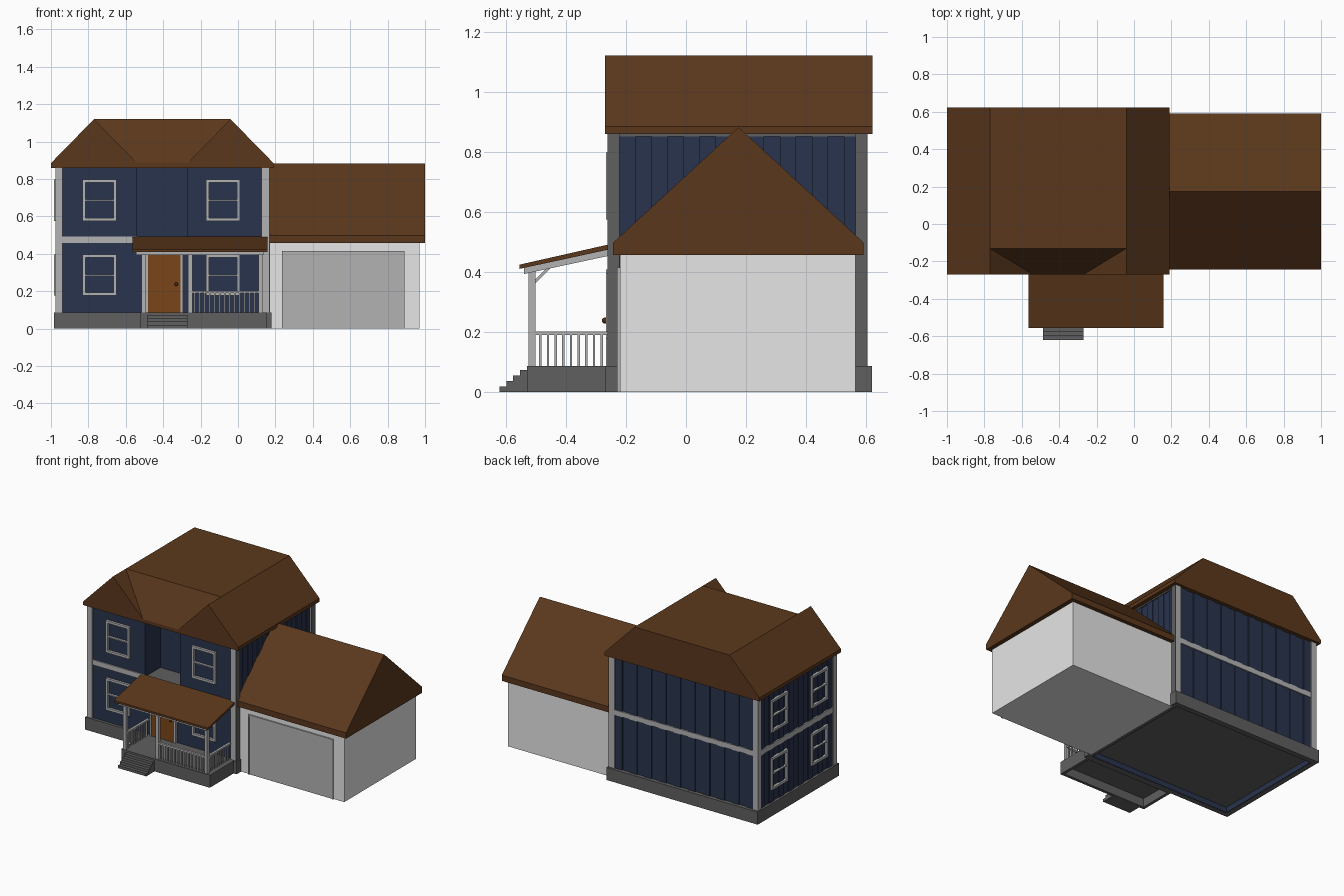
import bpy, bmesh, math
from mathutils import Vector

if "Cube" in bpy.data.objects:
    bpy.data.objects.remove(bpy.data.objects["Cube"])


def mat(name, r, g, b):
    m = bpy.data.materials.new(name)
    m.diffuse_color = (r, g, b, 1)
    m.use_nodes = True
    m.node_tree.nodes["Principled BSDF"].inputs["Base Color"].default_value = m.diffuse_color
    return m


BLUE = mat("blue siding", 0.022, 0.033, 0.073)
BROWN = mat("roof brown", 0.104, 0.039, 0.0115)
TRIM = mat("light grey trim", 0.45, 0.45, 0.45)
STONE = mat("foundation grey", 0.115, 0.115, 0.115)
WHITE = mat("garage white", 0.79, 0.79, 0.79)
DOOR = mat("door brown", 0.195, 0.06, 0.009)
KNOB = mat("knob brown", 0.075, 0.025, 0.009)


def mesh(name, verts, faces, m):
    me = bpy.data.meshes.new(name)
    bm = bmesh.new()
    vs = [bm.verts.new(v) for v in verts]
    for f in faces:
        bm.faces.new([vs[i] for i in f])
    bmesh.ops.recalc_face_normals(bm, faces=bm.faces)
    bm.to_mesh(me)
    bm.free()
    me.materials.append(m)
    ob = bpy.data.objects.new(name, me)
    bpy.context.collection.objects.link(ob)
    return ob


BOX_F = [(0, 1, 3, 2), (4, 6, 7, 5), (0, 4, 5, 1), (2, 3, 7, 6), (0, 2, 6, 4), (1, 5, 7, 3)]


def boxes(name, m, items):
    """One object made of several axis-aligned boxes (x0,x1,y0,y1,z0,z1)."""
    verts, faces = [], []
    for b in items:
        n = len(verts)
        verts += [(b[i], b[2 + j], b[4 + k]) for i in (0, 1) for j in (0, 1) for k in (0, 1)]
        faces += [tuple(n + i for i in f) for f in BOX_F]
    return mesh(name, verts, faces, m)


def ring(x0, x1, y0, y1, t, z0, z1):
    """Four boxes forming a hollow rectangle of wall thickness t."""
    return [(x0, x1, y0, y0 + t, z0, z1), (x0, x1, y1 - t, y1, z0, z1),
            (x0, x0 + t, y0 + t, y1 - t, z0, z1), (x1 - t, x1, y0 + t, y1 - t, z0, z1)]


def prism(name, m, profile, x0, x1):
    """Extrude a (y, z) profile along x."""
    n = len(profile)
    verts = [(x, y, z) for x in (x0, x1) for y, z in profile]
    faces = [tuple(range(n)), tuple(range(n, 2 * n))]
    faces += [(i, (i + 1) % n, n + (i + 1) % n, n + i) for i in range(n)]
    return mesh(name, verts, faces, m)


# Main house body: full lower floor, upper floor with a recessed middle
X0, X1, Y0, Y1, YR = -0.965, 0.152, -0.25, 0.592, -0.08
boxes("lower_walls", BLUE, [(X0, X1, Y0, Y1, 0.045, 0.47)])
boxes("upper_walls", BLUE, [(X0, X1, YR, Y1, 0.47, 0.87),
                            (X0, -0.54, Y0, YR, 0.47, 0.87),
                            (-0.27, X1, Y0, YR, 0.47, 0.87)])
boxes("recess_floor", STONE, [(-0.54, -0.27, -0.255, YR, 0.465, 0.477)])

# Hollow foundation with a raised floor underneath
boxes("foundation", STONE, ring(-0.985, 0.178, -0.27, 0.62, 0.035, 0, 0.087))
boxes("wall_lining", BLUE, ring(-0.95, 0.143, -0.235, 0.585, 0.004, 0.001, 0.05))
boxes("ground_floor", STONE, [(-0.96, 0.15, -0.245, 0.59, 0.038, 0.05)])

# Vertical siding: every other board stands slightly proud
side, back = [], []
for i in range(0, 15, 2):
    y = -0.222 + i * 0.0535
    for a, b in ((X0 - 0.006, X0), (X1, X1 + 0.006)):
        side.append((a, b, y, y + 0.0535, 0.08, 0.852))
for i in range(0, 19, 2):
    x = -0.937 + i * 0.056
    back.append((x, x + 0.056, Y1, Y1 + 0.006, 0.08, 0.86))
boxes("side_siding", BLUE, side)
boxes("back_siding", BLUE, back)

# Corner posts, eave strip and floor band
boxes("corner_posts", TRIM, [(x, x + 0.04, y, y + 0.04, 0.087, 0.86)
                             for x in (-0.977, 0.126) for y in (-0.262, 0.565)])
boxes("corner_post_side_plates", STONE, [(0.166, 0.17, y, y + 0.04, 0.087, 0.86)
                                         for y in (-0.262, 0.565)])
boxes("side_eave_strip", STONE, [(X1, 0.162, -0.225, 0.57, 0.851, 0.861)])
boxes("floor_band", TRIM, [(-0.94, -0.54, -0.258, Y0, 0.457, 0.493),
                           (-0.94, 0.13, Y1, 0.602, 0.457, 0.493),
                           (-0.975, X0, -0.225, 0.57, 0.457, 0.493),
                           (X1, 0.161, -0.225, 0.57, 0.457, 0.493)])

# Windows: frame of four bars and a middle bar
W, B = 0.091, 0.016


def window_bars(c, z0, z1):
    zm = (z0 + z1) / 2
    return [(c - W, c - W + B, z0, z1), (c + W - B, c + W, z0, z1),
            (c - W, c + W, z0, z0 + B), (c - W, c + W, z1 - B, z1),
            (c - W, c + W, zm - 0.004, zm + 0.004)]


for z0, z1, lvl in ((0.176, 0.397, "lower"), (0.575, 0.797, "upper")):
    fr, lf = [], []
    for c in (-0.74, -0.08):
        fr += [(a, b, -0.266, Y0, p, q) for a, b, p, q in window_bars(c, z0, z1)]
    for c in (-0.07, 0.37):
        lf += [(-0.983, X0, a, b, p, q) for a, b, p, q in window_bars(c, z0, z1)]
    boxes(lvl + "_front_windows", TRIM, fr)
    boxes(lvl + "_left_windows", TRIM, lf)

# Main roof: flat top, two front gables and a slope between them
E, F, T, L, R, A, C = 0.86, 0.885, 1.12, -1.0, 0.19, -0.27, 0.622
v = [(L, A, E), (R, A, E), (R, C, E), (L, C, E),
     (L, A, F), (-0.54, A, F), (-0.27, A, F), (R, A, F), (R, C, F), (L, C, F),
     (-0.77, A, T), (-0.77, -0.13, T), (-0.77, C, T),
     (-0.04, A, T), (-0.04, -0.13, T), (-0.04, C, T)]
f = [(0, 1, 2, 3), (0, 1, 7, 6, 5, 4), (1, 2, 8, 7), (2, 3, 9, 8), (3, 0, 4, 9),
     (4, 5, 10), (6, 7, 13), (5, 11, 10), (6, 13, 14), (5, 6, 14, 11),
     (11, 14, 15, 12), (4, 10, 11, 12, 9), (7, 8, 15, 14, 13), (9, 12, 15, 8)]
mesh("main_roof", v, f, BROWN)

# Garage
boxes("garage_walls", WHITE, [(0.165, 0.97, -0.22, 0.565, 0, 0.47)])
boxes("garage_door", TRIM, [(0.24, 0.885, -0.224, -0.22, 0.0, 0.412)])
boxes("garage_door_frame", TRIM, [(0.236, 0.246, -0.229, -0.22, 0, 0.415),
                                  (0.879, 0.889, -0.229, -0.22, 0, 0.415),
                                  (0.236, 0.889, -0.229, -0.22, 0.405, 0.415)])
prism("garage_roof", BROWN, [(-0.243, 0.457), (-0.243, 0.497), (0.175, 0.882),
                             (0.592, 0.497), (0.592, 0.457)], 0.155, 1.0)

# Porch base (hollow underneath) and steps
boxes("porch_base", STONE, ring(-0.525, 0.155, -0.53, -0.26, 0.02, 0, 0.087)
      + [(-0.52, 0.15, -0.525, -0.26, 0.06, 0.087)])
boxes("porch_steps", STONE, [(-0.487, -0.27, -0.53 - 0.0228 * (4 - i), -0.52, 0, 0.0185 * (i + 1))
                             for i in range(4)])

# Porch roof with a trim frame under it
prism("porch_roof", BROWN, [(-0.555, 0.410), (-0.555, 0.424), (-0.25, 0.493), (-0.25, 0.476)],
      -0.565, 0.157)
prism("porch_roof_frame", TRIM, [(-0.54, 0.393), (-0.54, 0.415), (-0.25, 0.478), (-0.25, 0.455)],
      -0.545, 0.137)

# Porch posts, braces and railings
PX = (-0.505, -0.255, 0.12)
boxes("porch_posts", TRIM, [(x - 0.011, x + 0.011, -0.525, -0.502, 0.087, 0.41) for x in PX])
for x in PX:
    prism("porch_brace", TRIM, [(-0.503, 0.36), (-0.503, 0.373), (-0.46, 0.416), (-0.447, 0.416)],
          x - 0.006, x + 0.006)
rails = [(-0.255, 0.12, -0.521, -0.506, 0.19, 0.202)]
for i in range(13):
    x = -0.23 + i * 0.0265
    rails.append((x - 0.004, x + 0.004, -0.518, -0.509, 0.087, 0.195))
for x in (PX[0], PX[2]):
    rails.append((x - 0.008, x + 0.008, -0.51, -0.26, 0.19, 0.202))
    for i in range(9):
        y = -0.485 + i * 0.0255
        rails.append((x - 0.004, x + 0.004, y - 0.004, y + 0.004, 0.087, 0.195))
boxes("porch_railings", TRIM, rails)

# Front door with frame and knob
boxes("front_door", DOOR, [(-0.482, -0.307, -0.262, Y0, 0.087, 0.395)])
boxes("front_door_frame", TRIM, [(-0.495, -0.482, -0.266, Y0, 0.087, 0.408),
                                 (-0.307, -0.294, -0.266, Y0, 0.087, 0.408),
                                 (-0.495, -0.294, -0.266, Y0, 0.395, 0.408)])
bpy.ops.mesh.primitive_uv_sphere_add(segments=12, ring_count=8, radius=0.01,
                                     location=(-0.33, -0.27, 0.238))
knob = bpy.context.object
knob.name = "door_knob"
knob.data.materials.append(KNOB)
bpy.ops.object.shade_smooth_by_angle()
